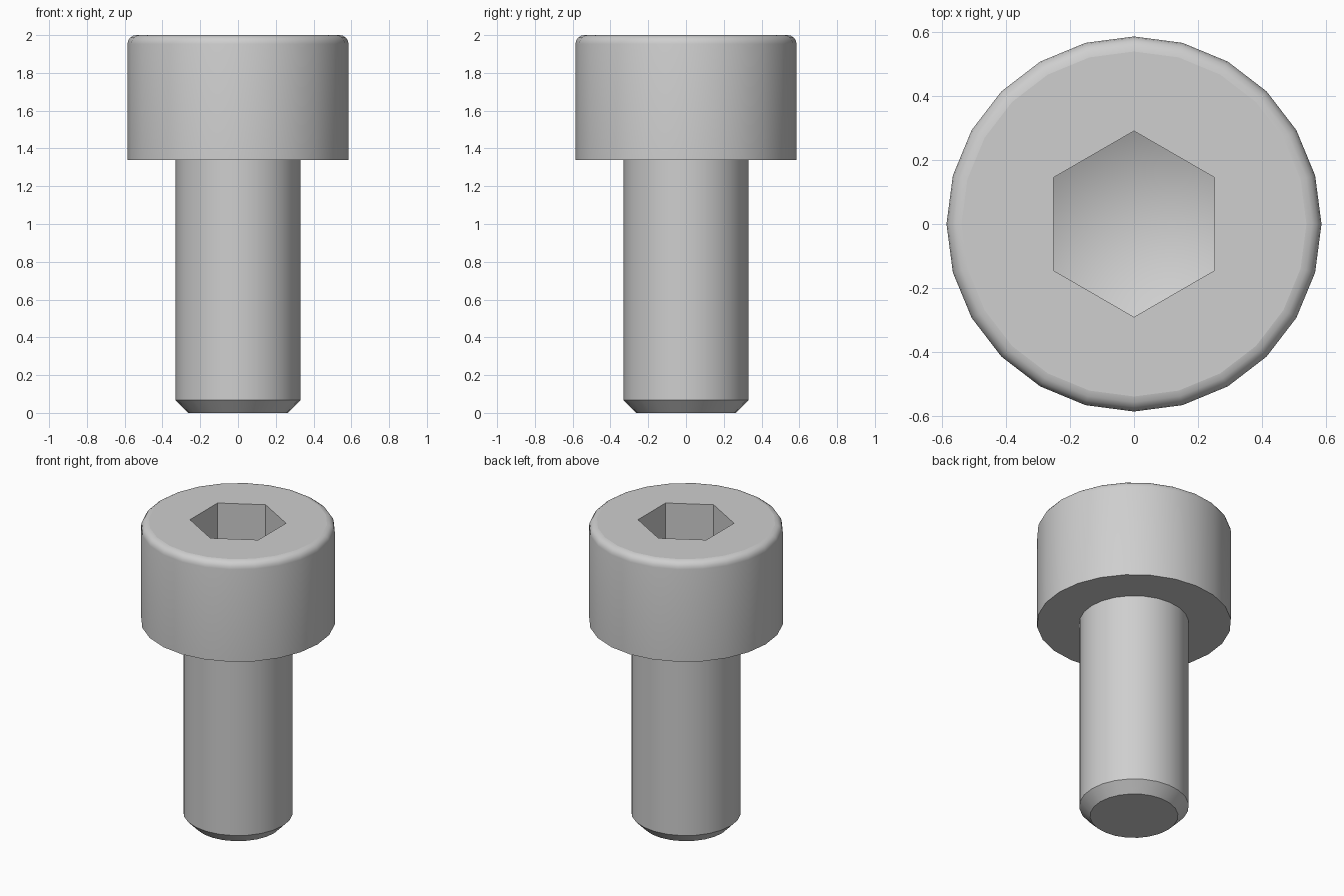
import bpy, bmesh
from math import sin, cos, pi, radians

if "Cube" in bpy.data.objects:
    bpy.data.objects.remove(bpy.data.objects["Cube"])

SIDES = 24
HEAD_R, SHANK_R, HEX_R = 0.585, 0.33, 0.29
HEAD_Z, TOP_Z, SOCKET_Z = 1.34, 2.0, 1.67
FILLET, STEPS = 0.047, 4

steel = bpy.data.materials.new("light_grey_steel")
steel.diffuse_color = (0.62, 0.62, 0.62, 1)
steel.use_nodes = True
steel.node_tree.nodes["Principled BSDF"].inputs["Base Color"].default_value = steel.diffuse_color

bm = bmesh.new()


def ring(radius, z, count, start=0.0):
    return [bm.verts.new((radius * cos(start + 2 * pi * i / count),
                          radius * sin(start + 2 * pi * i / count), z))
            for i in range(count)]


def bridge(lower, upper):
    n = len(lower)
    for i in range(n):
        j = (i + 1) % n
        bm.faces.new((lower[i], lower[j], upper[j], upper[i])).smooth = True


# Outer profile: chamfered tip, shank, head underside, head wall, rounded rim
profile = [(0.265, 0.0), (SHANK_R, 0.067), (SHANK_R, HEAD_Z), (HEAD_R, HEAD_Z)]
for k in range(STEPS + 1):
    a = pi / 2 * k / STEPS
    profile.append((HEAD_R - FILLET + FILLET * cos(a),
                    TOP_Z - FILLET + FILLET * sin(a)))
rings = [ring(r, z, SIDES) for r, z in profile]
for lower, upper in zip(rings, rings[1:]):
    bridge(lower, upper)
bm.faces.new(rings[0][::-1])

# Hex socket walls and pointed drill floor
mouth = ring(HEX_R, TOP_Z, 6, pi / 2)
floor = ring(HEX_R, SOCKET_Z, 6, pi / 2)
bridge(mouth, floor)
apex = bm.verts.new((0, 0, SOCKET_Z - 0.15))
for i in range(6):
    bm.faces.new((floor[i], floor[(i + 1) % 6], apex)).smooth = True

# Flat top between the rim and the socket mouth
rim = rings[-1]
for i in range(6):
    arc = [rim[(6 + 4 * i + k) % SIDES] for k in range(5)]
    bm.faces.new(arc + [mouth[(i + 1) % 6], mouth[i]])

bmesh.ops.recalc_face_normals(bm, faces=bm.faces)
mesh = bpy.data.meshes.new("socket_cap_screw")
bm.to_mesh(mesh)
bm.free()
mesh.materials.append(steel)

screw = bpy.data.objects.new("socket_cap_screw", mesh)
bpy.context.collection.objects.link(screw)
bpy.context.view_layer.objects.active = screw
screw.select_set(True)
bpy.ops.object.shade_smooth_by_angle(angle=radians(35))

# Keep the horizontal end faces crisp
for p in mesh.polygons:
    if abs(p.normal.z) > 0.999:
        p.use_smooth = False
